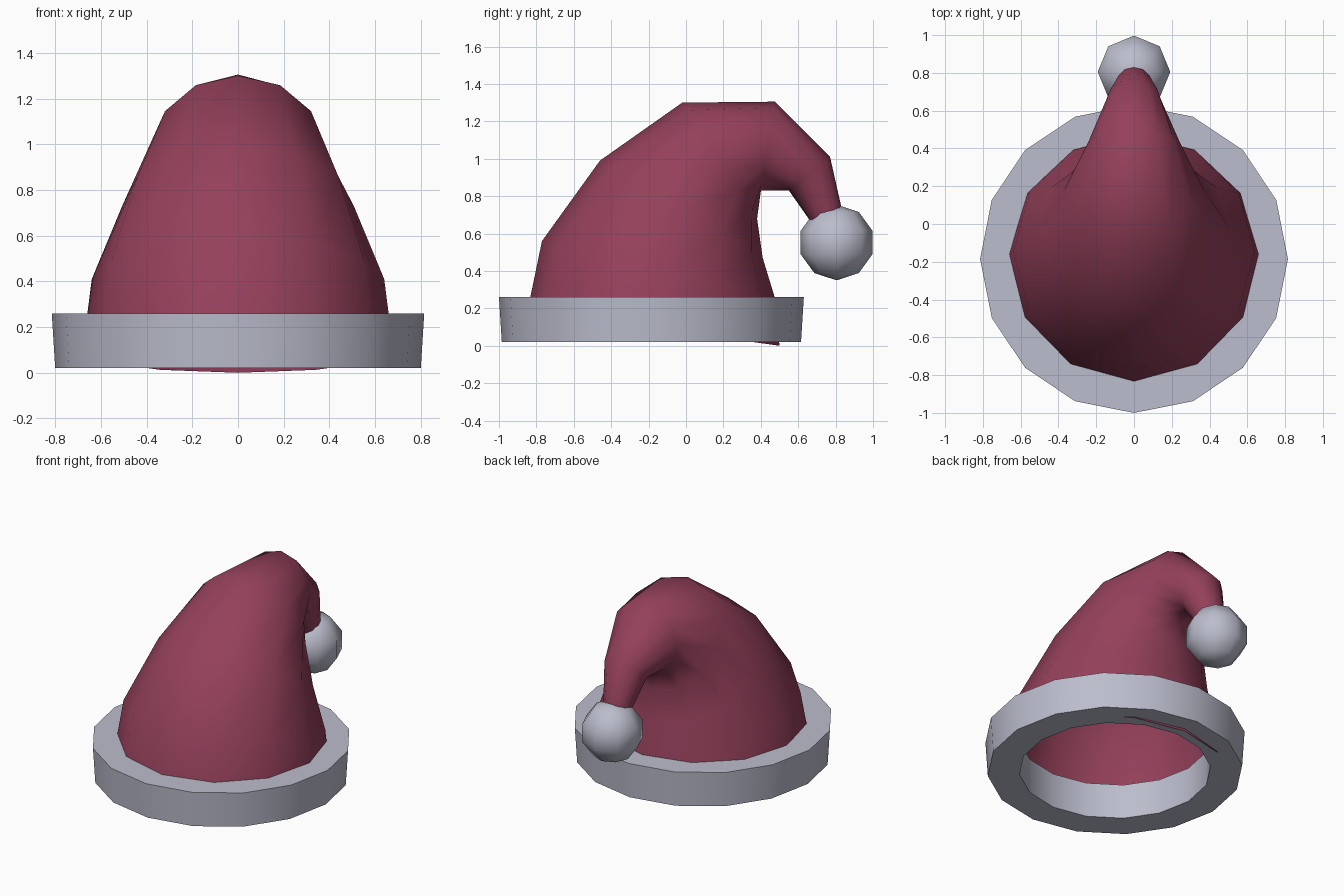
import bpy, bmesh, math
from mathutils import Vector

if "Cube" in bpy.data.objects:
    bpy.data.objects.remove(bpy.data.objects["Cube"])


def material(name, rgb):
    m = bpy.data.materials.new(name)
    m.diffuse_color = (*rgb, 1)
    m.use_nodes = True
    m.node_tree.nodes["Principled BSDF"].inputs["Base Color"].default_value = m.diffuse_color
    return m


RED = material("dark red felt", (0.30, 0.052, 0.105))
FUR = material("pale grey fur", (0.50, 0.51, 0.61))


def finish(name, bm, mat, angle):
    me = bpy.data.meshes.new(name)
    bm.to_mesh(me)
    bm.free()
    me.materials.append(mat)
    ob = bpy.data.objects.new(name, me)
    bpy.context.collection.objects.link(ob)
    bpy.ops.object.select_all(action='DESELECT')
    ob.select_set(True)
    bpy.context.view_layer.objects.active = ob
    bpy.ops.object.shade_smooth_by_angle(angle=math.radians(angle))
    return ob


def bridge(bm, a, b):
    n = len(a)
    for i in range(n):
        j = (i + 1) % n
        bm.faces.new((a[i], a[j], b[j], b[i]))


# Hat body: circular rings, each given by its outer and inner (y, z) points
sections = [((-0.847, 0.19), (0.50, 0.0)),
            ((-0.77, 0.56), (0.474, 0.26)),
            ((-0.46, 0.99), (0.41, 0.47)),
            ((-0.02, 1.30), (0.38, 0.68)),
            ((0.475, 1.305), (0.40, 0.83)),
            ((0.77, 1.01), (0.55, 0.83)),
            ((0.84, 0.70), (0.68, 0.645))]
bm = bmesh.new()
rings = []
for outer, inner in sections:
    p, q = Vector((0, *outer)), Vector((0, *inner))
    mid, arm = (p + q) / 2, (p - q) / 2
    rings.append([bm.verts.new(mid + arm * math.cos(t) + Vector((arm.length * math.sin(t), 0, 0)))
                  for t in (math.tau * i / 12 for i in range(12))])
for a, b in zip(rings, rings[1:]):
    bridge(bm, a, b)
finish("hat_body", bm, RED, 180)

# Fur band: square-section ring with 16 sides
bm = bmesh.new()
loops = []
for r, z in ((0.80, 0.02), (0.815, 0.26), (0.60, 0.26), (0.60, 0.02)):
    loops.append([bm.verts.new((r * math.cos(t), r * math.sin(t) - 0.185, z))
                  for t in (math.tau * i / 16 for i in range(16))])
for k in range(4):
    bridge(bm, loops[k], loops[(k + 1) % 4])
finish("fur_band", bm, FUR, 40)

# Pompom on the drooping tip
bm = bmesh.new()
bmesh.ops.create_uvsphere(bm, u_segments=8, v_segments=5, radius=0.202)
bmesh.ops.translate(bm, verts=bm.verts, vec=(0, 0.805, 0.552))
finish("pompom", bm, FUR, 180)
